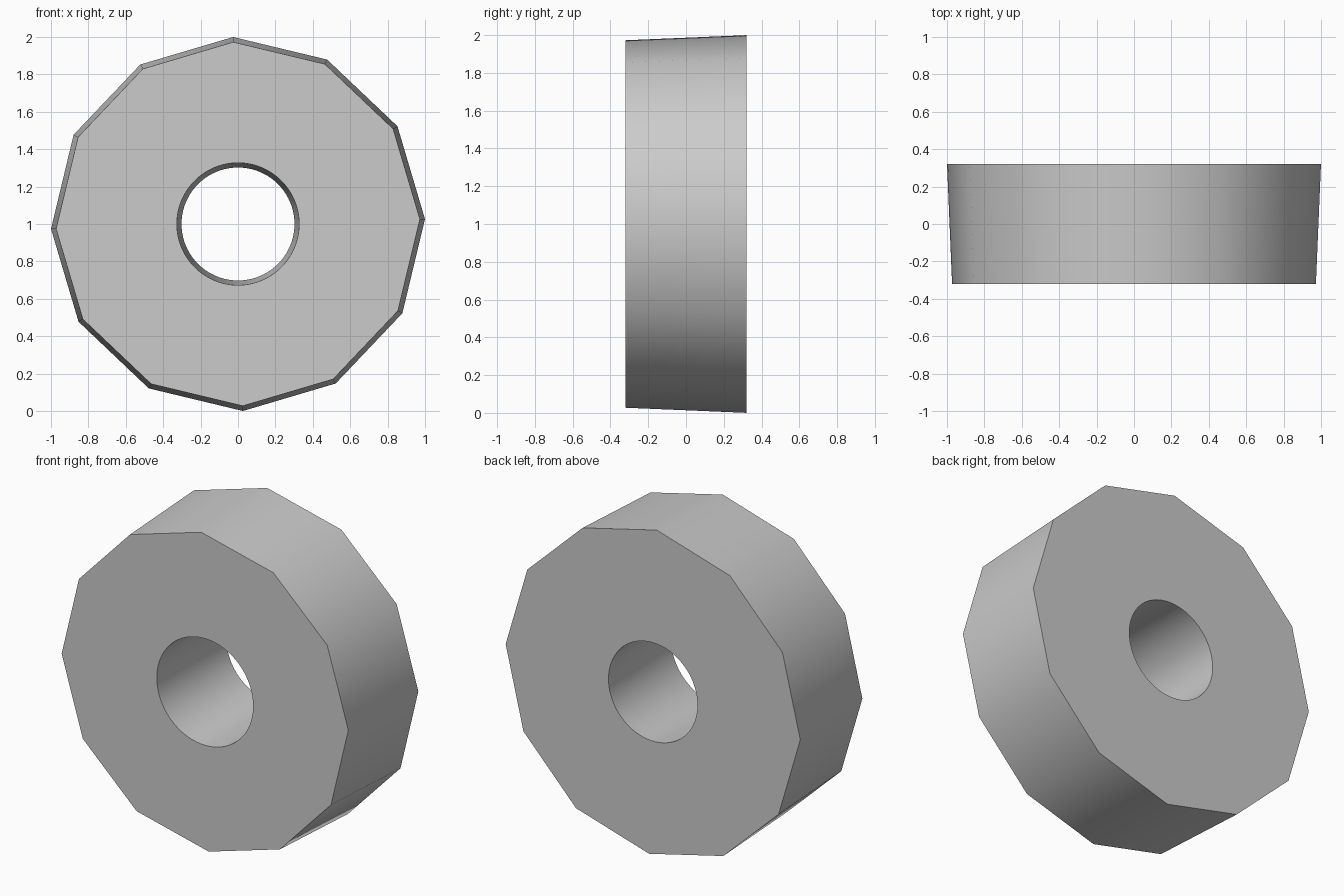
import bpy, bmesh
from math import radians, sin, cos, tau

cube = bpy.data.objects.get("Cube")
if cube:
    bpy.data.objects.remove(cube, do_unlink=True)

# Plain grey
grey = bpy.data.materials.new("grey")
grey.use_nodes = True
colour = (0.6, 0.6, 0.6, 1)
grey.diffuse_color = colour
grey.node_tree.nodes["Principled BSDF"].inputs["Base Color"].default_value = colour

HALF_DEPTH = 0.32
CENTRE_Z = 1.0
BORE_SIDES = 96
RIM_SIDES = 12
TURN = radians(1.5)


def ring(bm, radius, y, sides, turn=0):
    angles = [turn + tau * i / sides for i in range(sides)]
    return [bm.verts.new((radius * cos(a), y, CENTRE_Z + radius * sin(a))) for a in angles]


def bridge(bm, a, b, smooth):
    for i in range(len(a)):
        j = (i + 1) % len(a)
        bm.faces.new((a[i], a[j], b[j], b[i])).smooth = smooth


def cap(bm, outer, bore):
    # Fan each bore segment to the nearest rim corner, then fill the corners
    step = BORE_SIDES // RIM_SIDES
    for k in range(RIM_SIDES):
        span = [bore[(k * step + s) % BORE_SIDES] for s in range(step + 1)]
        bm.faces.new([outer[k], outer[(k + 1) % RIM_SIDES]] + span[::-1])


# Tapered twelve-sided wheel with a tapered round bore
bm = bmesh.new()
front_rim = ring(bm, 0.973, -HALF_DEPTH, RIM_SIDES, TURN)
back_rim = ring(bm, 1.0, HALF_DEPTH, RIM_SIDES, TURN)
front_bore = ring(bm, 0.327, -HALF_DEPTH, BORE_SIDES, TURN)
back_bore = ring(bm, 0.302, HALF_DEPTH, BORE_SIDES, TURN)
bridge(bm, front_rim, back_rim, True)
bridge(bm, front_bore, back_bore, True)
cap(bm, front_rim, front_bore)
cap(bm, back_rim, back_bore)
bmesh.ops.recalc_face_normals(bm, faces=bm.faces)

mesh = bpy.data.meshes.new("wheel")
bm.to_mesh(mesh)
bm.free()
mesh.materials.append(grey)
wheel = bpy.data.objects.new("wheel", mesh)
bpy.context.collection.objects.link(wheel)

# Smooth around the rim and bore, crisp at the flat faces
bpy.context.view_layer.objects.active = wheel
wheel.select_set(True)
bpy.ops.object.shade_smooth_by_angle(angle=radians(35))
